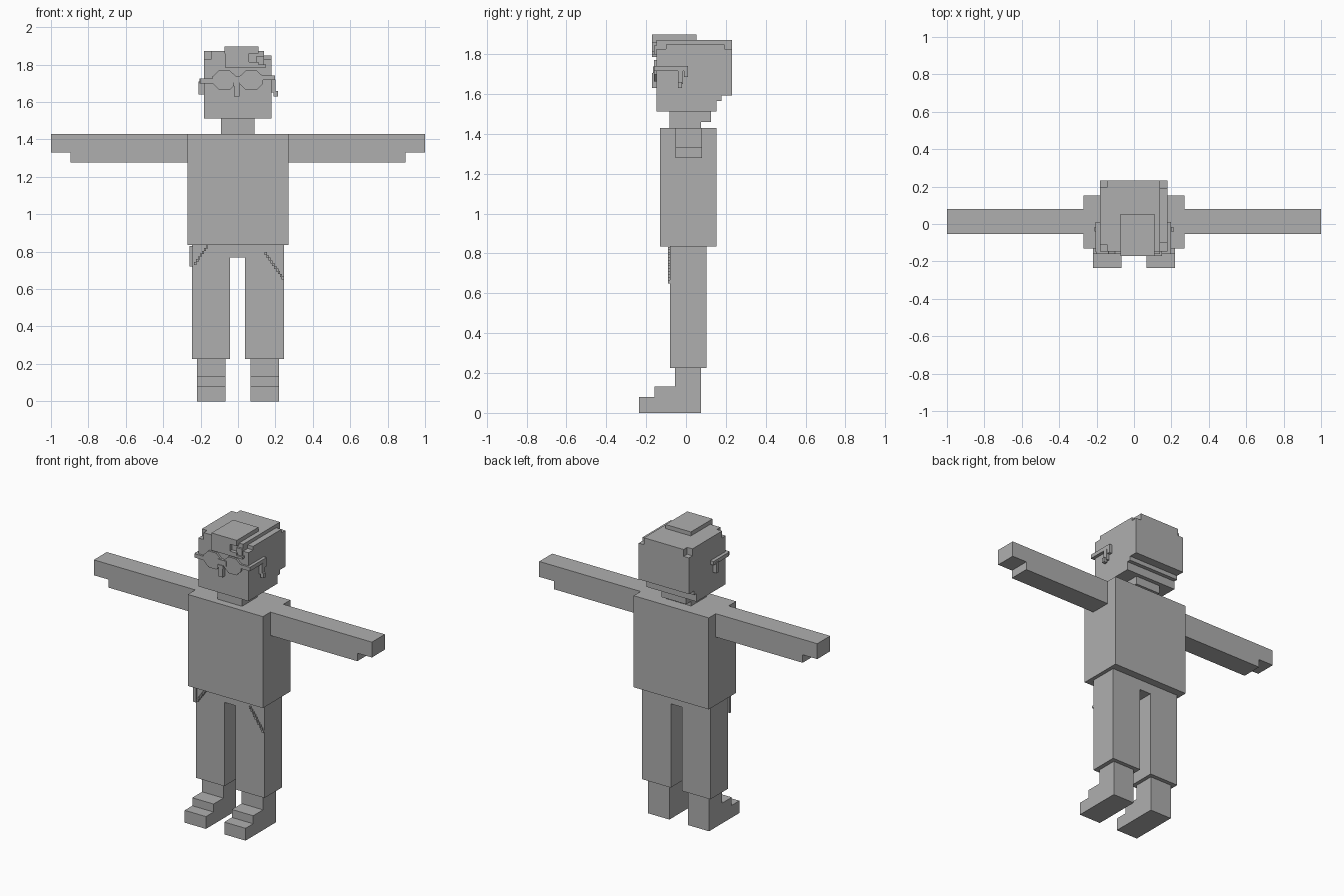
import bpy, bmesh

grey = bpy.data.materials.new("plain grey")
grey.diffuse_color = (0.43, 0.43, 0.43, 1)


def finish(name, bm):
    bmesh.ops.recalc_face_normals(bm, faces=bm.faces)
    me = bpy.data.meshes.new(name)
    bm.to_mesh(me)
    bm.free()
    me.materials.append(grey)
    ob = bpy.data.objects.new(name, me)
    bpy.context.collection.objects.link(ob)
    return ob


def boxes(name, *spans):
    """Each span is (x0, x1, y0, y1, z0, z1)."""
    bm = bmesh.new()
    for x0, x1, y0, y1, z0, z1 in spans:
        vs = bmesh.ops.create_cube(bm, size=1)["verts"]
        for v in vs:
            v.co = (x1 if v.co.x > 0 else x0,
                    y1 if v.co.y > 0 else y0,
                    z1 if v.co.z > 0 else z0)
    return finish(name, bm)


def prism(name, pts, axis, a, b):
    """Extrude a flat outline along x (points are y,z) or y (points are x,z)."""
    def place(p, t):
        return (t, p[0], p[1]) if axis == "x" else (p[0], t, p[1])
    bm = bmesh.new()
    lo = [bm.verts.new(place(p, a)) for p in pts]
    hi = [bm.verts.new(place(p, b)) for p in pts]
    bm.faces.new(lo)
    bm.faces.new(hi[::-1])
    n = len(pts)
    for i in range(n):
        bm.faces.new((lo[i], lo[(i + 1) % n], hi[(i + 1) % n], hi[i]))
    return finish(name, bm)


# Torso
boxes("torso", (-0.27, 0.27, -0.13, 0.152, 0.835, 1.43))

# Arms with thinner hands, then stepped shoes
for side, s in (("left", -1), ("right", 1)):
    prism(side + "_arm",
          [(s * 0.27, 1.278), (s * 0.895, 1.278), (s * 0.895, 1.33),
           (s * 1.0, 1.33), (s * 1.0, 1.43), (s * 0.27, 1.43)],
          "y", -0.053, 0.08)
    prism(side + "_shoe",
          [(-0.235, 0), (0.076, 0), (0.076, 0.225), (-0.056, 0.225),
           (-0.056, 0.132), (-0.157, 0.132), (-0.157, 0.08), (-0.235, 0.08)],
          "x", s * 0.066, s * 0.219)

# Trousers: two legs joined at the hip
prism("trousers",
      [(-0.247, 0.225), (-0.042, 0.225), (-0.042, 0.77), (0.038, 0.77),
       (0.038, 0.225), (0.246, 0.225), (0.246, 0.835), (-0.247, 0.835)],
      "y", -0.08, 0.102)

# Pocket trims made of small stepped blocks
steps = []
for i in range(10):
    x, z = 0.142 + i * 0.0102, 0.797 - i * 0.0145
    steps.append((x, x + 0.012, -0.09, -0.078, z - 0.016, z))
for i in range(7):
    x, z = -0.172 - i * 0.0105, 0.833 - i * 0.0145
    steps.append((x, x + 0.012, -0.09, -0.078, z - 0.016, z))
steps.append((-0.26, -0.24, -0.09, -0.078, 0.72, 0.83))
boxes("pocket_trim", *steps)

# Neck and hair at the nape
boxes("neck", (-0.09, 0.087, -0.083, 0.076, 1.43, 1.512))
boxes("nape_hair", (-0.09, 0.087, 0.07, 0.126, 1.46, 1.512))

# Head with a stepped lower back
prism("head",
      [(-0.147, 1.512), (0.152, 1.512), (0.152, 1.565), (0.177, 1.565),
       (0.177, 1.592), (0.232, 1.592), (0.232, 1.827), (-0.147, 1.827)],
      "x", -0.183, 0.178)

# Upper hair, lowered along one edge and notched at the corners
boxes("upper_hair",
      (-0.145, 0.14, -0.147, 0.232, 1.82, 1.872),
      (-0.183, -0.14, -0.11, 0.195, 1.82, 1.872),
      (0.13, 0.178, -0.10, 0.193, 1.82, 1.85))

# Fringe and raised tuft
boxes("fringe",
      (-0.07, 0.06, -0.17, -0.14, 1.785, 1.872),
      (0.05, 0.11, -0.17, -0.14, 1.785, 1.815),
      (0.10, 0.15, -0.17, -0.14, 1.785, 1.80),
      (0.10, 0.14, -0.16, -0.14, 1.80, 1.845))
boxes("top_tuft", (-0.072, 0.11, -0.17, 0.053, 1.86, 1.898))

# Glasses: two eight-sided lenses, a bridge and side arms
for side, c in (("left", -0.073), ("right", 0.071)):
    prism(side + "_lens",
          [(c - 0.028, 1.664), (c + 0.028, 1.664), (c + 0.062, 1.698),
           (c + 0.062, 1.738), (c + 0.028, 1.77), (c - 0.028, 1.77),
           (c - 0.062, 1.738), (c - 0.062, 1.698)], "y", -0.16, -0.14)
boxes("glasses_frame",
      (-0.03, 0.03, -0.165, -0.14, 1.705, 1.738),
      (-0.20, -0.12, -0.16, -0.14, 1.70, 1.725),
      (0.12, 0.198, -0.16, -0.14, 1.717, 1.742),
      (-0.205, -0.18, -0.15, 0.01, 1.70, 1.725),
      (0.175, 0.198, -0.15, 0.01, 1.717, 1.742),
      (0.175, 0.198, -0.01, 0.01, 1.685, 1.72))

# Nose and ears
boxes("nose", (-0.028, 0.01, -0.17, -0.14, 1.685, 1.705),
      (-0.022, 0.008, -0.17, -0.14, 1.63, 1.69))
boxes("ears", (-0.21, -0.18, -0.04, -0.015, 1.64, 1.71),
      (0.175, 0.20, -0.04, -0.015, 1.65, 1.72),
      (0.19, 0.213, -0.04, -0.02, 1.63, 1.66))
